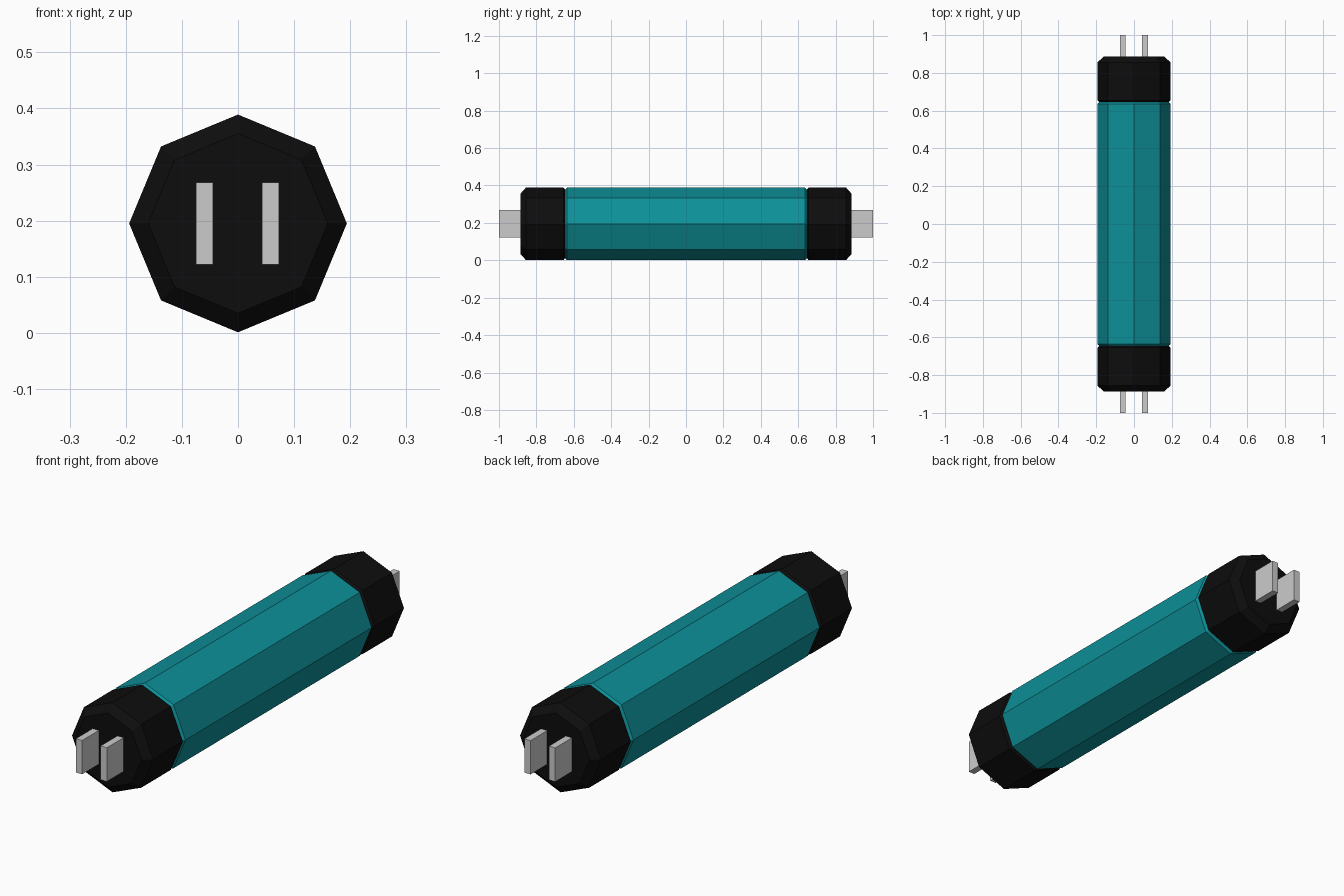
import bpy, bmesh, math

if "Cube" in bpy.data.objects:
    bpy.data.objects.remove(bpy.data.objects["Cube"])

ZC = 0.195   # height of the long axis
R = 0.194    # octagon radius


def material(name, color):
    m = bpy.data.materials.new(name)
    m.diffuse_color = (*color, 1)
    m.use_nodes = True
    m.node_tree.nodes["Principled BSDF"].inputs["Base Color"].default_value = m.diffuse_color
    return m


def finish(name, bm, mat=None):
    bmesh.ops.recalc_face_normals(bm, faces=bm.faces)
    me = bpy.data.meshes.new(name)
    bm.to_mesh(me)
    bm.free()
    ob = bpy.data.objects.new(name, me)
    bpy.context.collection.objects.link(ob)
    if mat:
        me.materials.append(mat)
    return ob


def octagon_loft(name, profile, mat):
    """Closed octagonal solid along y from (y, radius) stations."""
    bm = bmesh.new()
    rings = []
    for y, r in profile:
        rings.append([bm.verts.new((r * math.sin(i * math.pi / 4), y,
                                    ZC + r * math.cos(i * math.pi / 4)))
                      for i in range(8)])
    for a, b in zip(rings, rings[1:]):
        for i in range(8):
            j = (i + 1) % 8
            bm.faces.new((a[i], a[j], b[j], b[i]))
    bm.faces.new(rings[0])
    bm.faces.new(rings[-1])
    return finish(name, bm, mat)


def box(name, lo, hi):
    bm = bmesh.new()
    bmesh.ops.create_cube(bm, size=1)
    for v in bm.verts:
        v.co = [lo[k] if v.co[k] < 0 else hi[k] for k in range(3)]
    return finish(name, bm)


teal = material("teal", (0.004, 0.28, 0.316))
black = material("black", (0.004, 0.004, 0.004))

# Main body with slightly chamfered ends
octagon_loft("body", [(-0.648, 0.182), (-0.636, R), (0.636, R), (0.648, 0.182)], teal)

for side, s in (("front", -1), ("back", 1)):
    # End cap: small chamfer by the body, larger one at the outer end
    octagon_loft(side + "_cap", [(s * 0.643, 0.18), (s * 0.655, R),
                                 (s * 0.856, R), (s * 0.886, 0.16)], black)
    # Two flat contact blades
    for x, label in ((-0.06, "left"), (0.058, "right")):
        y0, y1 = sorted((s * 0.87, s * 1.0))
        box(f"{side}_{label}_blade", (x - 0.015, y0, 0.122), (x + 0.015, y1, 0.268))
